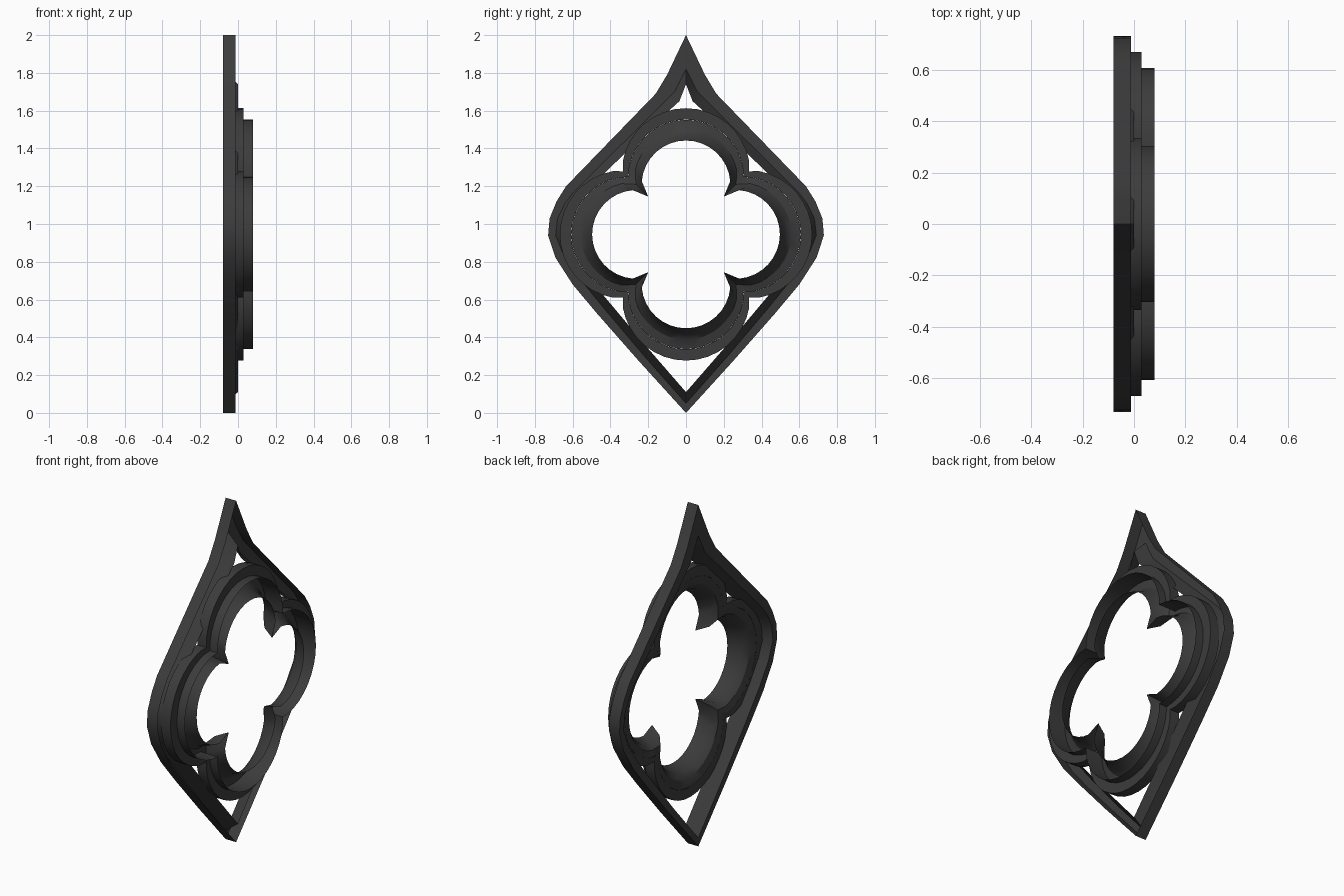
import bpy, bmesh
from math import sin, cos, atan2, radians

if "Cube" in bpy.data.objects:
    bpy.data.objects.remove(bpy.data.objects["Cube"])

CZ = 0.945  # height of the quatrefoil centre

dark = bpy.data.materials.new("dark_stone")
dark.diffuse_color = (0.045, 0.045, 0.045, 1)
dark.use_nodes = True
dark.node_tree.nodes["Principled BSDF"].inputs["Base Color"].default_value = dark.diffuse_color


def sweep(name, loops):
    """Join a list of matching loops into a moulding that is open at the back."""
    bm = bmesh.new()
    rows = [[bm.verts.new(p) for p in loop] for loop in loops]
    n = len(rows[0])
    for a, b in zip(rows, rows[1:]):
        for j in range(n):
            k = (j + 1) % n
            bm.faces.new((a[j], b[j], b[k], a[k]))
    me = bpy.data.meshes.new(name)
    bm.to_mesh(me)
    bm.free()
    me.materials.append(dark)
    ob = bpy.data.objects.new(name, me)
    bpy.context.collection.objects.link(ob)
    bpy.context.view_layer.objects.active = ob
    ob.select_set(True)
    bpy.ops.object.shade_smooth_by_angle(angle=radians(32))
    ob.select_set(False)


def ogee(half, x):
    """Mirror a half outline about y = 0 and place it at depth x."""
    full = half + [(-y, z) for y, z in half[-2:0:-1]]
    return [(x, y, z) for y, z in full]


def foil(r, d, c, x, cut=9, n=16):
    """Four lobes of radius r at distance d, with straight tips to cusps at (c, c)."""
    a = atan2(c, c - d) - radians(cut)
    pts = []
    for q in range(4):
        t = radians(90 * q)
        lobe = [(d + r * cos(-a + 2 * a * i / n), r * sin(-a + 2 * a * i / n))
                for i in range(n + 1)] + [(c, c)]
        pts += [(x, u * cos(t) - v * sin(t), CZ + u * sin(t) + v * cos(t)) for u, v in lobe]
    return pts


# Pointed outer frame: side wall, flat face and deep splay, hollow behind
outer = [(0, 0), (.25, .275), (.47, .525), (.60, .68), (.69, .82), (.73, .94),
         (.722, 1.03), (.685, 1.12), (.635, 1.20), (.16, 1.69), (.10, 1.79), (0, 2)]
middle = [(0, .05), (.225, .305), (.44, .56), (.565, .715), (.65, .84), (.69, .94),
          (.68, 1.03), (.64, 1.11), (.595, 1.17), (.11, 1.65), (.06, 1.70), (0, 1.82)]
inner = [(0, .11), (.20, .34), (.41, .59), (.535, .74), (.615, .86), (.65, .94),
         (.64, 1.02), (.605, 1.09), (.565, 1.14), (.09, 1.60), (.035, 1.65), (0, 1.74)]
sweep("outer_frame", [ogee(outer, -.012), ogee(outer, -.08), ogee(middle, -.08),
                      ogee(inner, 0)])

# Wide quatrefoil moulding
sweep("outer_foil_ring", [foil(.305, .303, .304, .03), foil(.340, .328, .334, .03),
                          foil(.340, .328, .334, -.03), foil(.305, .303, .304, -.03)])

# Narrow cusped quatrefoil: outer wall and rounded splay, hollow behind
sweep("inner_foil_ring", [foil(.305, .302, .3035, .08), foil(.305, .302, .3035, -.03),
                          foil(.275, .282, .265, -.02, 16), foil(.255, .27, .23, .01, 20),
                          foil(.235, .262, .2, .08, 22)])
